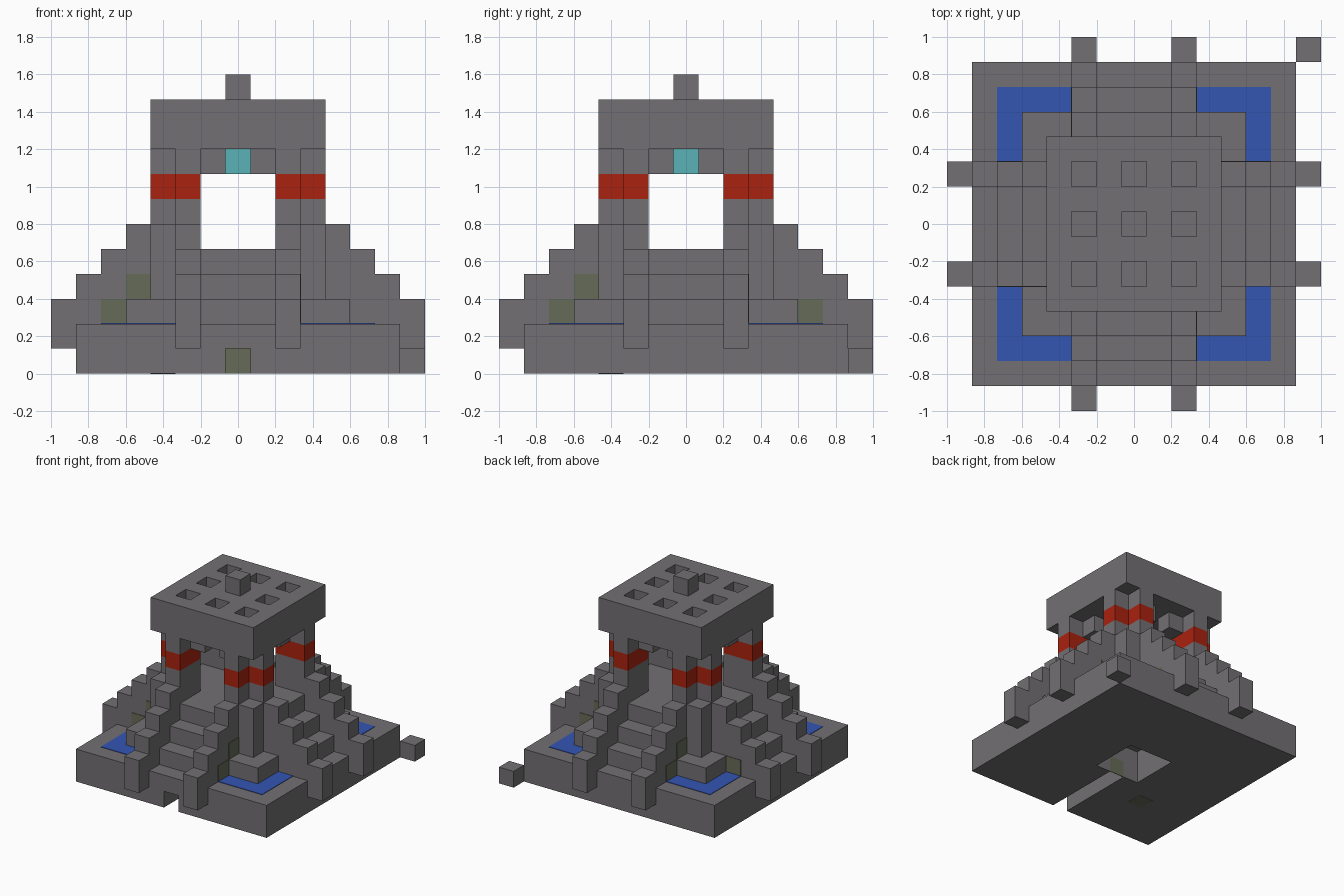
import bpy
import bmesh

cube = bpy.data.objects.get("Cube")
if cube:
    bpy.data.objects.remove(cube, do_unlink=True)

U = 2 / 15      # edge of one block
THIN = 0.03     # plate thickness in blocks


def material(name, rgb):
    mat = bpy.data.materials.new(name)
    mat.use_nodes = True
    mat.diffuse_color = (*rgb, 1)
    mat.node_tree.nodes["Principled BSDF"].inputs["Base Color"].default_value = (*rgb, 1)
    return mat


STONE = material("grey stone", (0.17, 0.162, 0.17))
RED = material("red band", (0.40, 0.016, 0.005))
WATER = material("blue water", (0.033, 0.093, 0.45))
LAMP = material("cyan lamp", (0.10, 0.45, 0.47))
MOSS = material("olive moss", (0.133, 0.147, 0.095))


def turned(box, quarter):
    """Turn a box (x0, x1, y0, y1, z0, z1) about z by quarter turns."""
    x0, x1, y0, y1, z0, z1 = box
    for _ in range(quarter):
        x0, x1, y0, y1 = -y1, -y0, x0, x1
    return x0, x1, y0, y1, z0, z1


def mirrored(box):
    return (-box[1], -box[0], *box[2:])


def all_sides(boxes, quarters=range(4)):
    return [turned(b, q) for q in quarters for b in boxes]


def build(name, mat, boxes):
    bm = bmesh.new()
    for x0, x1, y0, y1, z0, z1 in boxes:
        verts = bmesh.ops.create_cube(bm, size=1)["verts"]
        for v in verts:
            v.co = ((x1 if v.co.x > 0 else x0) * U,
                    (y1 if v.co.y > 0 else y0) * U,
                    (z1 if v.co.z > 0 else z0) * U)
    mesh = bpy.data.meshes.new(name)
    bm.to_mesh(mesh)
    bm.free()
    mesh.materials.append(mat)
    bpy.context.collection.objects.link(bpy.data.objects.new(name, mesh))


def cell(x, y, z0, z1):
    return (x - .5, x + .5, y - .5, y + .5, z0, z1)


def square(r, z0, z1):
    return (-r, r, -r, r, z0, z1)


# Base around a central chamber, with a tunnel from the front
front_half = (.5, 1.5, -6.5, -1.5, 0, 1)
side_half = (1.5, 6.5, -6.5, 6.5, 0, 2)
build("base", STONE, [
    side_half, mirrored(side_half), front_half, mirrored(front_half),
    (-1.5, 1.5, -6.5, -1.5, 1, 2), (-1.5, 1.5, 1.5, 6.5, 0, 2)])
build("loose_block", STONE, [cell(7, 7, 0, 1)])

# Terrace and raised platform
build("terrace", STONE, [square(4.5, 2, 3)])
build("platform", STONE, [square(2.5, 3, 5)])

# Stairs on each side
build("stairs", STONE, all_sides([
    (-1.5, 1.5, -5.5, -4.5, 2, 3),
    (-1.5, 1.5, -4.5, -2.5, 3, 4),
    (-1.5, 1.5, -3.5, -2.5, 4, 5)]))

# Stepped buttresses flanking each stair
steps = [cell(2, -7, 1, 3), cell(2, -6, 2, 4), cell(2, -5, 2, 5), cell(2, -4, 3, 6)]
steps[2:] = [(1.5, 2.5, -5.5, -4.5, 2, 5), (1.5, 2.5, -4.5, -3.5, 3, 6)]
build("buttresses", STONE, all_sides(steps + [mirrored(b) for b in steps]))

# Corner piers: three blocks in an L, with a red band, and a short corner post


def piers(outer_low, inner_low, top):
    outer = cell(2, -3, outer_low, top)
    return all_sides([outer, mirrored(outer), cell(2, -2, inner_low, top)])


build("piers", STONE, piers(3, 5, 7))
build("pier_bands", RED, piers(7, 7, 8))
build("pier_tops", STONE, piers(8, 8, 9))
build("corner_posts", STONE, all_sides([cell(3, -3, 3, 6)]))

# Brackets under the roof and the hanging lamp
build("brackets", STONE, all_sides([cell(1, -2, 8, 9), cell(-1, -2, 8, 9)]))
build("lamp", LAMP, [cell(0, 0, 8, 9)])

# Roof slab with a grid of sunken pockets and a block on top
grid = []
for j in range(-3, 4):
    if j % 2:
        grid.append((-3.5, 3.5, j - .5, j + .5, 10, 11))
    else:
        grid += [cell(i, j, 10, 11) for i in (-3, -1, 1, 3)]
build("roof", STONE, [square(3.5, 9, 10)] + grid)
build("finial", STONE, [cell(0, 0, 10, 12)])

# Corner pools
build("pools", WATER, all_sides([
    (2.5, 5.5, -5.5, -4.5, 2, 2 + THIN),
    (4.5, 5.5, -4.5, -2.5, 2, 2 + THIN)]))

# Moss plates on buttress sides, in the tunnel and underneath
build("moss", MOSS, all_sides([
    (-4.5, -3.5, -2.5 - THIN, -2.5, 3, 4),
    (-5.5, -4.5, -2.5 - THIN, -2.5, 2 + THIN, 3)])
    + all_sides([(2.5, 2.5 + THIN, 4.5, 5.5, 2 + THIN, 3)], range(2))
    + [(-.5, .5, -1.5 - THIN, -1.5, 0, 1),
       (-3.5, -2.5, -3.5, -2.5, -.01, 0)])
